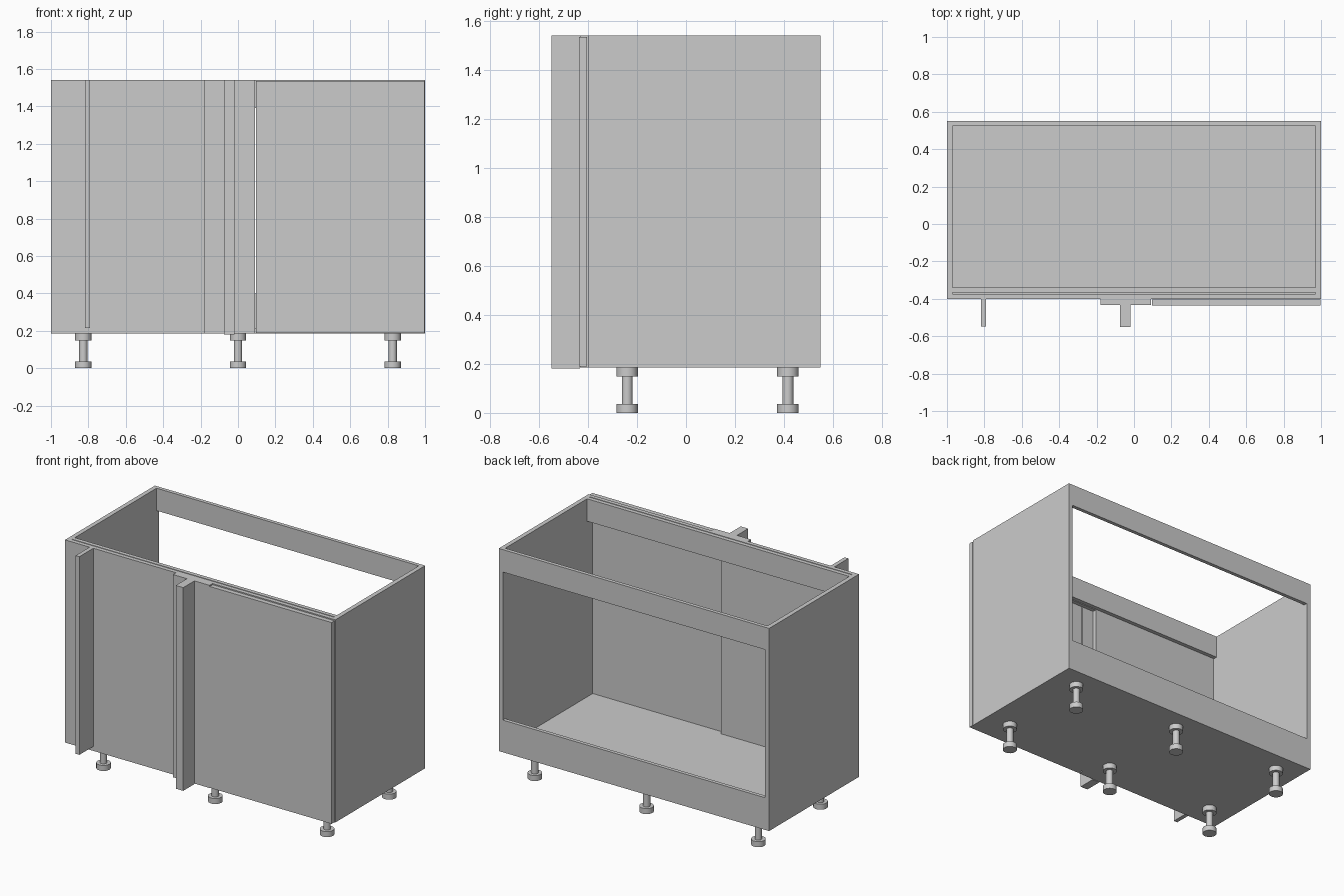
import bpy, bmesh

if "Cube" in bpy.data.objects:
    bpy.data.objects.remove(bpy.data.objects["Cube"])


def box(name, x0, x1, y0, y1, z0, z1):
    """Axis-aligned board from its limits."""
    bm = bmesh.new()
    bmesh.ops.create_cube(bm, size=1)
    for v in bm.verts:
        v.co = (x1 if v.co.x > 0 else x0,
                y1 if v.co.y > 0 else y0,
                z1 if v.co.z > 0 else z0)
    mesh = bpy.data.meshes.new(name)
    bm.to_mesh(mesh)
    bm.free()
    ob = bpy.data.objects.new(name, mesh)
    bpy.context.collection.objects.link(ob)
    return ob


def disc(name, x, y, r, z0, z1):
    """Upright cylinder between two heights."""
    bpy.ops.mesh.primitive_cylinder_add(vertices=32, radius=r, depth=z1 - z0,
                                        location=(x, y, (z0 + z1) / 2))
    bpy.context.object.name = name
    bpy.ops.object.shade_smooth_by_angle()


BOTTOM, TOP = 0.185, 1.54
FRONT, BACK = -0.40, 0.55
T = 0.03           # board thickness
IN = 1 - T         # inner half width

# carcass: sides and floor
box("left_side", -1, -IN, FRONT, BACK, BOTTOM, TOP)
box("right_side", IN, 1, FRONT, BACK, BOTTOM, TOP)
box("floor", -IN, IN, FRONT, BACK - 0.025, BOTTOM, BOTTOM + T)

# open back with an upper and a lower rail
box("back_top_rail", -IN, IN, BACK - 0.025, BACK, TOP - 0.15, TOP)
box("back_bottom_rail", -IN, IN, BACK - 0.025, BACK, BOTTOM, BOTTOM + 0.215)

# front top rails and the fixed blind panel
box("front_inner_rail", -IN, IN, -0.367, -0.34, TOP - 0.15, TOP)
box("front_outer_rail", 0.003, IN, FRONT, -0.373, TOP - 0.15, TOP)
box("blind_panel", -IN, 0.003, FRONT, -0.373, BOTTOM + T, TOP)

# corner filler, door and projecting uprights
box("filler_strip", -0.178, 0.092, -0.432, FRONT, BOTTOM, TOP)
box("door", 0.096, 0.998, -0.436, -0.405, BOTTOM + 0.004, TOP - 0.005)
box("left_upright", -0.818, -0.79, -0.548, FRONT, 0.215, TOP)
box("middle_upright", -0.075, -0.02, -0.55, -0.432, 0.181, TOP)

# six legs
for x in (-0.827, 0, 0.827):
    for y in (-0.24, 0.416):
        disc("leg_base", x, y, 0.044, 0, 0.037)
        disc("leg_stem", x, y, 0.022, 0.037, 0.149)
        disc("leg_mount", x, y, 0.044, 0.149, BOTTOM)
